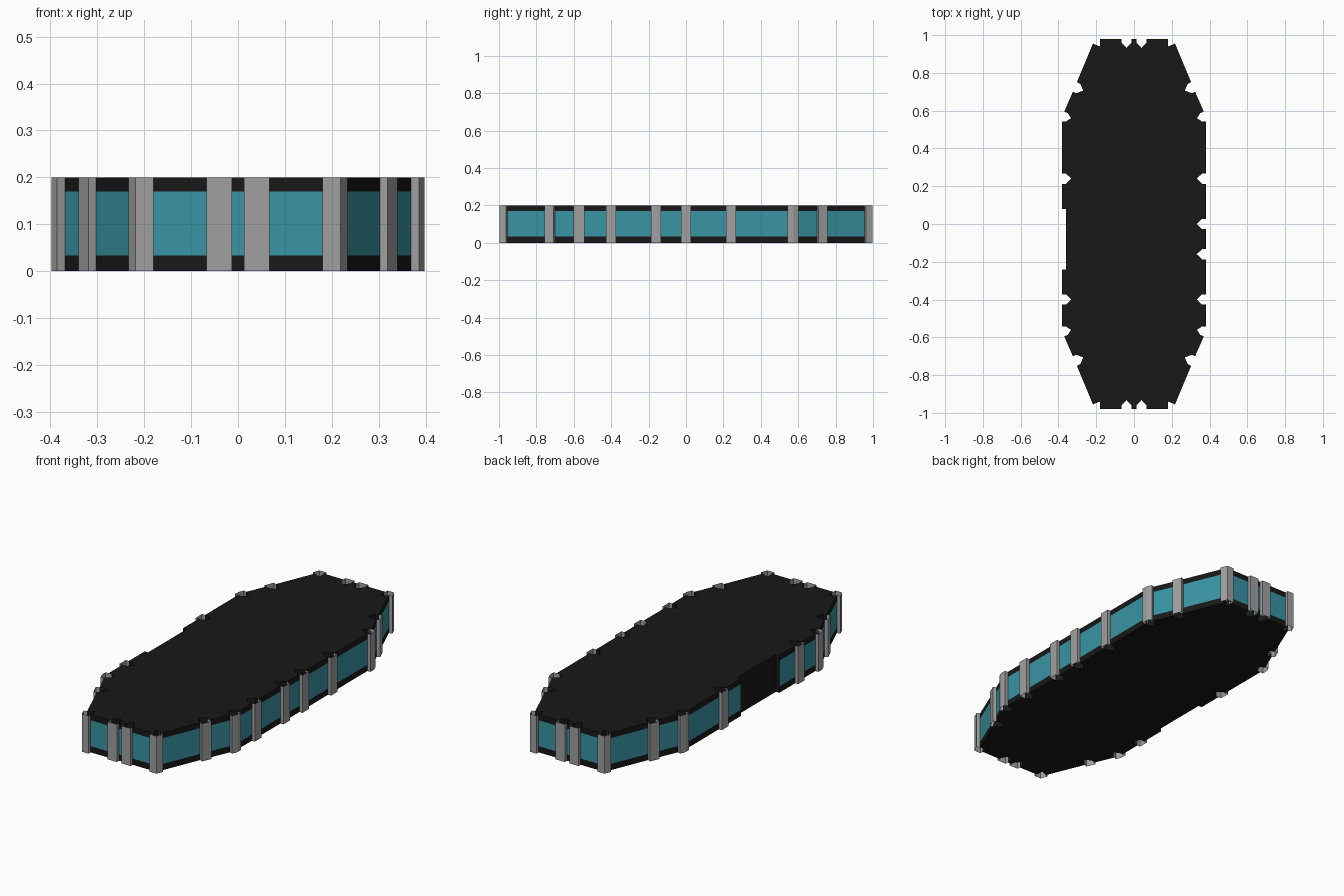
import bpy
from mathutils import Vector as V

if "Cube" in bpy.data.objects:
    bpy.data.objects.remove(bpy.data.objects["Cube"])


def material(name, color):
    m = bpy.data.materials.new(name)
    m.diffuse_color = (*color, 1)
    m.use_nodes = True
    m.node_tree.nodes["Principled BSDF"].inputs["Base Color"].default_value = m.diffuse_color
    return m


black = material("black_panel", (0.009, 0.009, 0.009))
teal = material("teal_glass", (0.04, 0.30, 0.37))
gray = material("post_gray", (0.35, 0.35, 0.35))


def make(name, verts, faces, mat):
    me = bpy.data.meshes.new(name)
    me.from_pydata(verts, [], faces)
    me.materials.append(mat)
    ob = bpy.data.objects.new(name, me)
    bpy.context.collection.objects.link(ob)
    return ob


def band(name, runs, z0, z1, mat):
    """Vertical strip surfaces above each open polyline run."""
    vs, fs = [], []
    for run in runs:
        for a, b in zip(run, run[1:]):
            i = len(vs)
            vs += [(a.x, a.y, z0), (b.x, b.y, z0), (b.x, b.y, z1), (a.x, a.y, z1)]
            fs.append((i, i + 1, i + 2, i + 3))
    return make(name, vs, fs, mat)


# Post stations, counter-clockwise around the elongated octagon
CX, CY, SX, SY = 0.207, 0.98, 0.38, 0.57
MX, MY = 0.313, 0.725
right = [(CX, -CY), (MX, -MY), (SX, -SY), (SX, -0.40), (SX, -0.16), (SX, 0),
         (SX, 0.24), (SX, SY), (MX, MY), (CX, CY)]
left = [(-CX, CY), (-MX, MY), (-SX, SY), (-SX, 0.24), (-SX, -0.40),
        (-SX, -SY), (-MX, -MY), (-CX, -CY)]
stations = [V(p) for p in right + [(0.04, CY), (-0.04, CY)] + left
            + [(-0.04, -CY), (0.04, -CY)]]

HALF, OUT = 0.027, 0.018
outline, posts = [], []
n = len(stations)
for i, p in enumerate(stations):
    d0 = (p - stations[i - 1]).normalized()
    d1 = (stations[(i + 1) % n] - p).normalized()
    n0, n1 = V((d0.y, -d0.x)), V((d1.y, -d1.x))
    nm = (n0 + n1).normalized()
    miter = nm / nm.dot(n0)
    a, b = p - d0 * HALF, p + d1 * HALF
    # Notch in the body behind each post
    outline += [a, a - n0 * 0.02, p - nm * 0.048, b - n1 * 0.02, b]
    # Open channel-shaped post, bent at the corners
    posts.append([a - n0 * 0.018, a + n0 * OUT, p + miter * OUT,
                  b + n1 * OUT, b - n1 * 0.018])
    # Recessed doorway on the left wall
    if p.x < -0.37 and abs(p.y - 0.24) < 0.01:
        door = [V((-SX, 0.08)), V((-0.36, 0.08)), V((-0.36, -0.24)), V((-SX, -0.24))]
        outline += door
        door_at = len(outline) - 4

closed = outline + outline[:1]
band("lower_wall_band", [closed], 0, 0.033, black)
band("upper_wall_band", [closed], 0.17, 0.2, black)
band("window_band", [closed[:door_at + 1], closed[door_at + 3:]], 0.033, 0.17, teal)
band("door_panel", [door], 0.033, 0.17, black)
band("wall_posts", posts, 0, 0.2, gray)

# Flat roof and floor decks sharing the notched outline
ring = range(len(outline))
make("roof_deck", [(p.x, p.y, 0.2) for p in outline], [tuple(ring)], black)
make("floor_deck", [(p.x, p.y, 0) for p in outline], [tuple(reversed(ring))], black)
